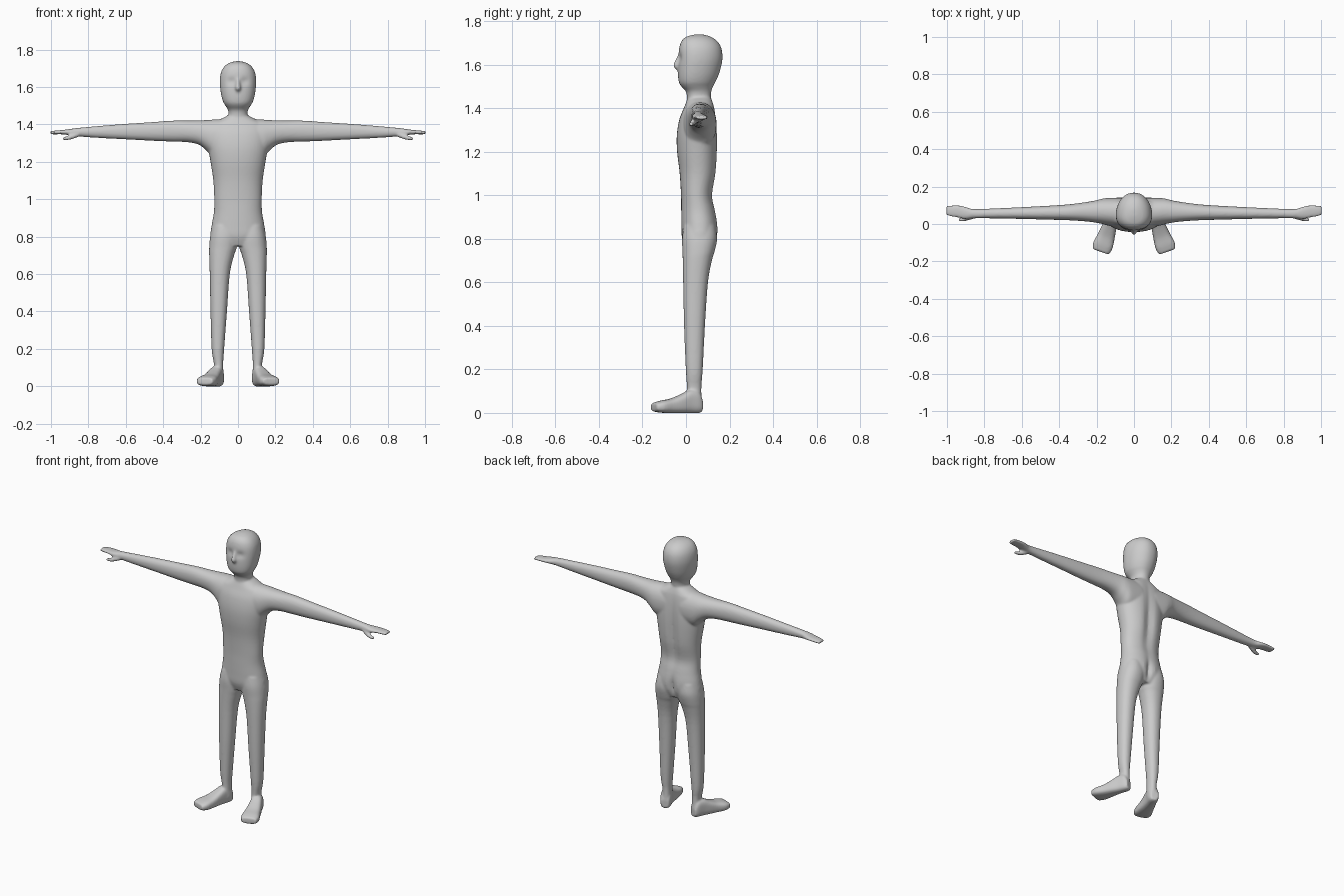
import bpy, bmesh, math
from mathutils import Matrix, Vector

cube = bpy.data.objects.get("Cube")
if cube:
    bpy.data.objects.remove(cube, do_unlink=True)

SEGMENTS, STEPS = 48, 4


def frame(u, v, t, origin=(0, 0, 0)):
    """Matrix that sends cross-section axes u, v and path axis t into space."""
    m = Matrix((u, v, t)).transposed().to_4x4()
    m.translation = origin
    return m


def spline(a, b, c, d, f):
    return tuple(0.5 * (2 * q + (r - p) * f + (2 * p - 5 * q + 4 * r - s) * f * f
                        + (3 * q - p - 3 * r + s) * f ** 3)
                 for p, q, r, s in zip(a, b, c, d))


def smooth_rows(rows):
    padded = [rows[0]] + rows + [rows[-1]]
    result = [spline(*padded[i:i + 4], k / STEPS)
              for i in range(len(rows) - 1) for k in range(STEPS)]
    return result + [rows[-1]]


def loft(bm, rows, matrix, power=2.2, taper=0.0):
    """Skin rounded sections given as (t, u_min, u_max, v_min, v_max)."""
    rings = []
    for t, u0, u1, v0, v1 in smooth_rows(rows):
        ring = []
        for i in range(SEGMENTS):
            angle = math.tau * i / SEGMENTS
            c, s = math.cos(angle), math.sin(angle)
            c = math.copysign(abs(c) ** (2 / power), c)
            s = math.copysign(abs(s) ** (2 / power), s)
            u = (u0 + u1) / 2 + (u1 - u0) / 2 * c * (1 - taper * s)
            v = (v0 + v1) / 2 + (v1 - v0) / 2 * s
            ring.append(bm.verts.new(matrix @ Vector((u, v, t))))
        rings.append(ring)
    for a, b in zip(rings, rings[1:]):
        for i in range(SEGMENTS):
            j = (i + 1) % SEGMENTS
            bm.faces.new((a[i], a[j], b[j], b[i]))
    bm.faces.new(rings[0])
    bm.faces.new(rings[-1])


def sculpt(bm, centre, radii, offset):
    """Push the surface around a point with a soft falloff."""
    for vert in bm.verts:
        d = sum(((p - q) / r) ** 2 for p, q, r in zip(vert.co, centre, radii))
        vert.co += Vector(offset) * math.exp(-d)


def symmetric(rows):
    return [(z, -w, w, front, back) for z, w, front, back in rows]


X, Y, Z = (1, 0, 0), (0, 1, 0), (0, 0, 1)
bm = bmesh.new()

# Head and neck
head = [(1.40, .05, .0, .115), (1.44, .05, .005, .115), (1.475, .052, .0, .117),
        (1.50, .066, -.022, .125), (1.52, .078, -.033, .136),
        (1.56, .089, -.037, .153), (1.62, .096, -.035, .167),
        (1.67, .092, -.032, .164), (1.705, .076, -.022, .146),
        (1.727, .05, .0, .115), (1.738, .015, .04, .08)]
loft(bm, symmetric(head), frame(X, Y, Z), taper=0.14)

# Nose
nose = [(1.575, -.008, .008, -.045, -.01), (1.59, -.016, .016, -.058, -.01),
        (1.605, -.014, .014, -.057, -.01), (1.65, -.008, .008, -.036, -.01)]
loft(bm, nose, frame(X, Y, Z))

# Torso
torso = [(1.45, .05, .01, .115), (1.425, .10, .0, .125), (1.40, .15, -.01, .132),
         (1.35, .165, -.03, .14), (1.28, .16, -.042, .146),
         (1.2, .147, -.041, .147), (1.1, .132, -.029, .141),
         (1.0, .127, -.023, .124), (.93, .129, -.022, .136),
         (.86, .141, -.021, .147), (.8, .147, -.018, .143), (.75, .12, .0, .12)]
loft(bm, symmetric(torso), frame(X, Y, Z))

arm = [(.05, -.02, .14, 1.22, 1.43), (.13, -.01, .14, 1.225, 1.426),
       (.17, .0, .135, 1.262, 1.423), (.21, .008, .125, 1.292, 1.421),
       (.27, .015, .115, 1.305, 1.42), (.35, .02, .105, 1.308, 1.42),
       (.45, .023, .098, 1.312, 1.413), (.6, .027, .09, 1.32, 1.403),
       (.75, .03, .083, 1.328, 1.391), (.86, .03, .08, 1.336, 1.381),
       (.9, .026, .092, 1.342, 1.375), (.94, .034, .101, 1.347, 1.37),
       (.975, .039, .101, 1.347, 1.367), (1.003, .046, .098, 1.347, 1.363)]
thumb = [(.85, .03, .06, 1.335, 1.36), (.89, .018, .044, 1.32, 1.345),
         (.92, .013, .035, 1.315, 1.336), (.94, .017, .031, 1.317, 1.331)]
leg = [(.86, .01, .135, -.01, .135), (.8, .0, .149, -.018, .143),
       (.74, .007, .154, -.016, .131), (.7, .021, .154, -.015, .119),
       (.6, .044, .151, -.013, .101), (.4, .059, .147, -.009, .087),
       (.2, .074, .141, -.001, .077), (.12, .079, .129, .004, .071),
       (.04, .076, .125, .005, .073)]
foot = [(.0, -.025, .022, .004, .06), (.02, -.034, .03, -.001, .1),
        (.06, -.036, .034, -.001, .105), (.1, -.04, .04, -.001, .086),
        (.15, -.048, .046, -.001, .066), (.2, -.054, .054, .001, .056),
        (.235, -.046, .046, .007, .045)]
splay = math.radians(19.5)
toe_out = (math.sin(splay), -math.cos(splay), 0)
across = (math.cos(splay), math.sin(splay), 0)

# Limbs, one set for each side
for side in (1, -1):
    mirror = Matrix.Diagonal((side, 1, 1, 1))
    loft(bm, arm, mirror @ frame(Y, Z, X))
    loft(bm, thumb, mirror @ frame(Y, Z, X))
    loft(bm, leg, mirror @ frame(X, Y, Z))
    loft(bm, foot, mirror @ frame(across, Z, toe_out, (.1, .073, 0)), power=3)
    # Eye socket
    sculpt(bm, (side * .035, -.03, 1.63), (.022, .04, .018), (0, .009, 0))

# Spine hollow and cleft below it
sculpt(bm, (0, .14, 1.15), (.03, .05, .2), (0, -.018, 0))
sculpt(bm, (0, .15, .82), (.018, .05, .06), (0, -.02, 0))

bmesh.ops.recalc_face_normals(bm, faces=bm.faces)
mesh = bpy.data.meshes.new("body")
bm.to_mesh(mesh)
bm.free()
body = bpy.data.objects.new("body", mesh)
bpy.context.collection.objects.link(body)

# Fuse the parts into one soft skin
remesh = body.modifiers.new("fuse", 'REMESH')
remesh.mode = 'VOXEL'
remesh.voxel_size = 0.006
remesh.use_smooth_shade = True
soften = body.modifiers.new("soften", 'SMOOTH')
soften.factor = 0.5
soften.iterations = 8

# Plain grey skin
grey = bpy.data.materials.new("plain grey")
grey.use_nodes = True
colour = (0.6, 0.6, 0.6, 1)
grey.diffuse_color = colour
grey.node_tree.nodes["Principled BSDF"].inputs["Base Color"].default_value = colour
mesh.materials.append(grey)
for polygon in mesh.polygons:
    polygon.use_smooth = True
